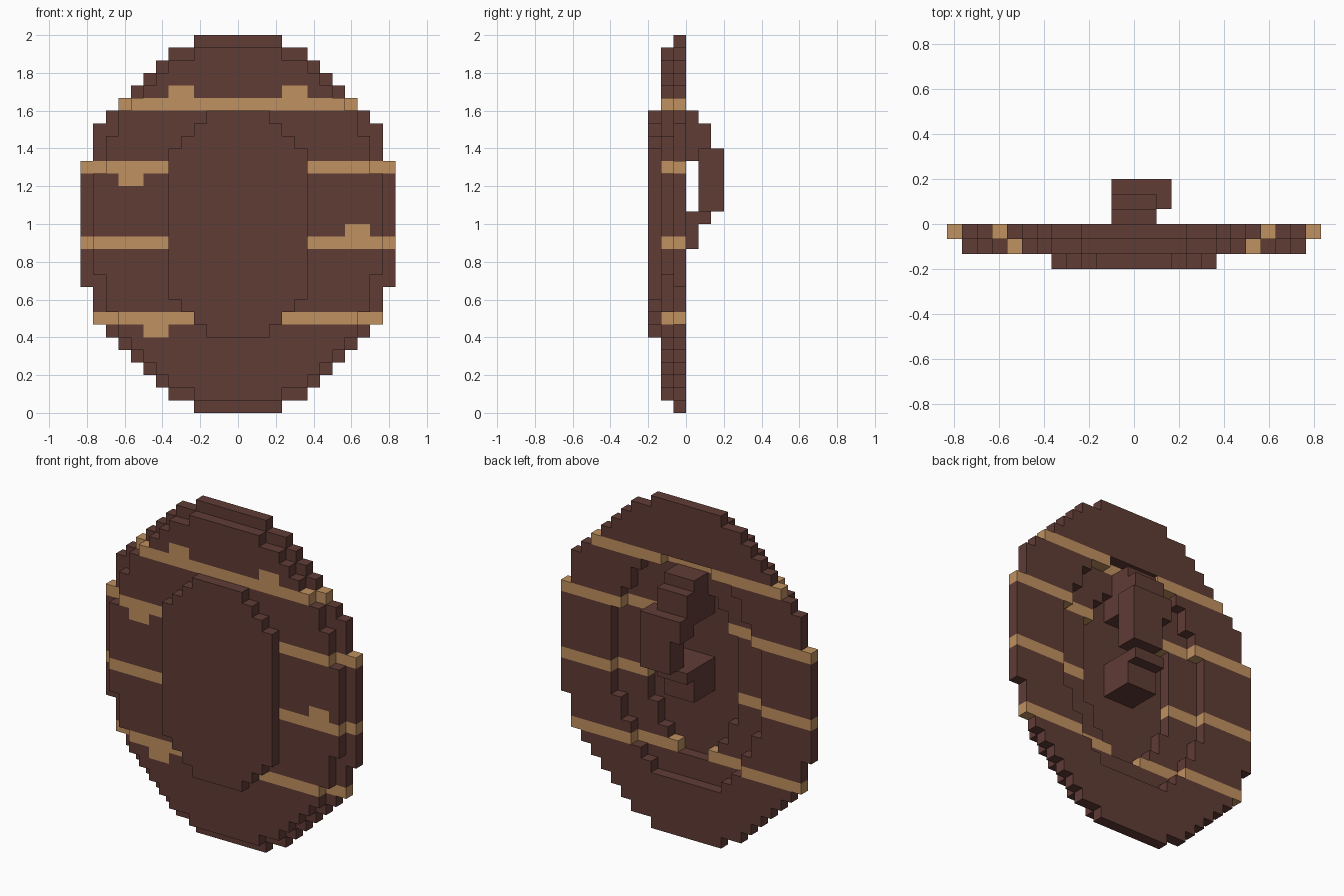
import bpy

cube = bpy.data.objects.get("Cube")
if cube:
    bpy.data.objects.remove(cube, do_unlink=True)

U = 2 / 30  # edge length of one block


def material(name, rgb):
    m = bpy.data.materials.new(name)
    m.use_nodes = True
    m.diffuse_color = (*rgb, 1)
    m.node_tree.nodes["Principled BSDF"].inputs["Base Color"].default_value = (*rgb, 1)
    return m


MATS = [material("dark brown wood", (0.117, 0.045, 0.036)),
        material("tan plank seam", (0.527, 0.283, 0.117))]


def mirrored(half):
    """Bottom 15 rows of half widths, continued upward by symmetry."""
    return half + half[::-1]


def disc(j, widths, holes=None):
    """One layer of blocks at depth j; half width -1 means an empty row."""
    holes = holes or [-1] * 30
    return {(i, j, k) for k in range(30) for i in range(-12, 13)
            if holes[k] < abs(i) <= widths[k]}


def box(x, y, z):
    """Blocks over inclusive index ranges."""
    return {(i, j, k) for i in range(x[0], x[1] + 1)
            for j in range(y[0], y[1] + 1) for k in range(z[0], z[1] + 1)}


# Stepped oval outlines and the openings on the rear side
rim = mirrored([3, 5, 6, 7, 8, 9, 10, 11, 11, 11] + [12] * 5)
body = mirrored([-1, 3, 5, 6, 7, 8, 9, 9, 10, 10, 10] + [11] * 4)
boss = mirrored([-1] * 6 + [2, 3, 4] + [5] * 6)
rim_hole = mirrored([-1] * 5 + [3, 4, 5, 5, 6, 6] + [7] * 4)
rim_hole[24] = 2
body_hole = mirrored([-1] * 7 + [1, 2, 3, 3] + [4] * 4)

parts = {
    "shield_rim": disc(-1, rim, rim_hole),
    "shield_body": disc(-2, body, body_hole),
    "shield_boss": disc(-3, boss),
    # Stems reach into the recess, the grip bridges them
    "handle_upper_stem": box((-1, 1), (-2, 0), (20, 23)) | box((-1, 1), (1, 1), (21, 22)),
    "handle_lower_stem": box((-1, 1), (-2, 0), (13, 15)) | box((-1, 1), (1, 1), (15, 15)),
    "handle_grip": box((0, 2), (1, 2), (16, 20)) | box((-1, -1), (1, 2), (19, 20)),
}
solid = set().union(*parts.values())

# Seams run around the boards; short chips show only on the front
SEAM_ROWS = {7, 13, 19, 24}
CHIPS = {(i + d, k) for i, k in [(-5, 25), (4, 25), (-9, 18), (9, 14), (-7, 6)] for d in (0, 1)}


def colour(name, cell, direction):
    i, j, k = cell
    if name not in ("shield_rim", "shield_body"):
        return 0
    if k in SEAM_ROWS:
        return 1
    return int(name == "shield_body" and direction == (0, -1, 0) and (i, k) in CHIPS)


def build(name, cells):
    """Mesh of the exposed block faces, sharing corner vertices."""
    verts, faces, cols = {}, [], []
    for cell in sorted(cells):
        for axis in range(3):
            for side in (0, 1):
                d = tuple((2 * side - 1) if a == axis else 0 for a in range(3))
                if tuple(c + e for c, e in zip(cell, d)) in solid:
                    continue
                b, c = (axis + 1) % 3, (axis + 2) % 3
                loop = []
                for u, v in ((0, 0), (1, 0), (1, 1), (0, 1)):
                    p = list(cell)
                    p[axis] += side
                    p[b] += u
                    p[c] += v
                    loop.append(verts.setdefault(tuple(p), len(verts)))
                faces.append(loop if side else loop[::-1])
                cols.append(colour(name, cell, d))
    mesh = bpy.data.meshes.new(name)
    mesh.from_pydata([((x - 0.5) * U, y * U, z * U) for x, y, z in verts], [], faces)
    for m in MATS:
        mesh.materials.append(m)
    for poly, index in zip(mesh.polygons, cols):
        poly.material_index = index
    mesh.update()
    bpy.context.collection.objects.link(bpy.data.objects.new(name, mesh))


for part, cells in parts.items():
    build(part, cells)
